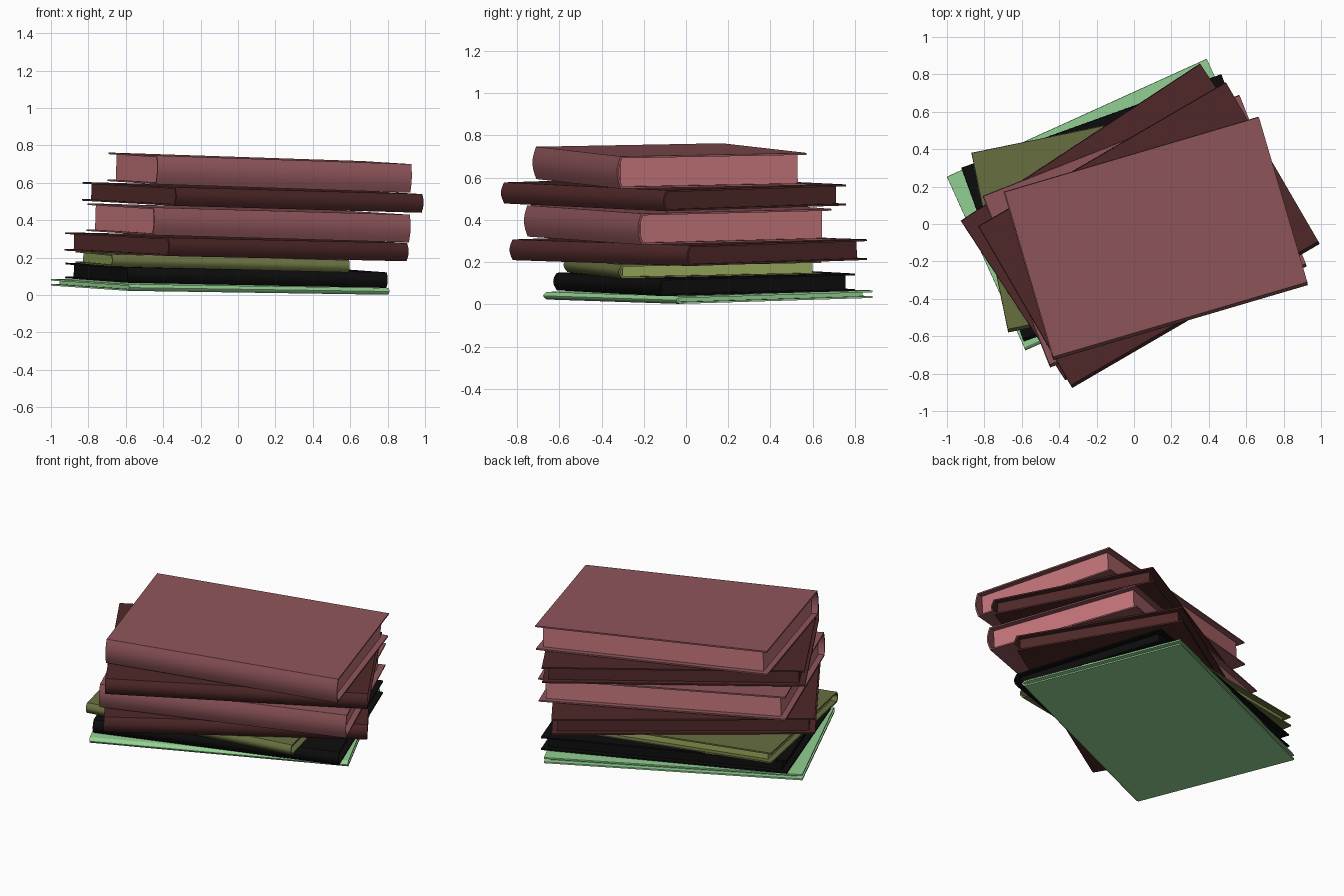
import bpy, bmesh, math
from mathutils import Matrix, Vector

if "Cube" in bpy.data.objects:
    bpy.data.objects.remove(bpy.data.objects["Cube"])


def material(name, srgb):
    m = bpy.data.materials.new(name)
    lin = [c / 12.92 if c < 0.04045 else ((c + 0.055) / 1.055) ** 2.4 for c in srgb]
    m.diffuse_color = (*lin, 1)
    m.use_nodes = True
    m.node_tree.nodes["Principled BSDF"].inputs["Base Color"].default_value = m.diffuse_color
    return m


rose = material("rose_cover", (0.56, 0.335, 0.355))
pink = material("pink_pages", (0.76, 0.455, 0.475))
maroon = material("maroon", (0.31, 0.155, 0.155))
olive = material("olive_cover", (0.41, 0.44, 0.25))
light_olive = material("light_olive_pages", (0.58, 0.65, 0.35))
black = material("black", (0.05, 0.05, 0.05))
green = material("light_green", (0.58, 0.82, 0.58))

COVER = 0.009   # board thickness
INSET = 0.035   # pages set back from the cover edges
BULGE = 0.018   # rounding of the spine


def add_object(name, bm, mat, matrix):
    bmesh.ops.recalc_face_normals(bm, faces=bm.faces)
    mesh = bpy.data.meshes.new(name)
    bm.to_mesh(mesh)
    bm.free()
    mesh.materials.append(mat)
    mesh.shade_smooth()
    mesh.set_sharp_from_angle(angle=math.radians(30))
    ob = bpy.data.objects.new(name, mesh)
    bpy.context.collection.objects.link(ob)
    ob.matrix_world = matrix


def c_profile(depth, thick, bulge, offset, steps=8):
    """Side outline of the cover: top board, rounded spine, bottom board."""
    back, front = depth / 2, -depth / 2 + BULGE
    top, bottom = -offset, -thick + offset
    pts = [(back, top)]
    for i in range(steps + 1):
        t = i / steps
        y = front + offset - bulge * math.sin(math.pi * t)
        pts.append((y, top + (bottom - top) * t))
    return pts + [(back, bottom)]


def book(name, center, top_z, length, depth, thick, angle, slope, cover_mat, page_mat):
    # Frame lying on the sloped plane, spine towards local -y
    a, b = slope
    normal = Vector((-a, -b, 1)).normalized()
    c, s = math.cos(math.radians(angle)), math.sin(math.radians(angle))
    x_axis = Vector((c, s, a * c + b * s)).normalized()
    y_axis = normal.cross(x_axis)
    matrix = Matrix((x_axis, y_axis, normal)).transposed().to_4x4()
    matrix.translation = (*center, top_z)

    # Cover
    bm = bmesh.new()
    outer = c_profile(depth, thick, BULGE, 0)
    inner = c_profile(depth, thick, BULGE, COVER)
    rings = [[[bm.verts.new((x, y, z)) for y, z in prof] for prof in (outer, inner)]
             for x in (-length / 2, length / 2)]
    (lo, li), (ro, ri) = rings
    for i in range(len(outer) - 1):
        for p, q in ((lo, ro), (li, ri), (lo, li), (ro, ri)):
            bm.faces.new((p[i], p[i + 1], q[i + 1], q[i]))
    for i in (0, -1):
        bm.faces.new((lo[i], li[i], ri[i], ro[i]))
    add_object(name + "_cover", bm, cover_mat, matrix)

    # Page block
    y0, y1 = -depth / 2 + BULGE + COVER, depth / 2 - INSET
    bm = bmesh.new()
    bmesh.ops.create_cube(bm, size=1, matrix=Matrix.LocRotScale(
        Vector((0, (y0 + y1) / 2, -thick / 2)), None,
        Vector((length - 2 * INSET, y1 - y0, thick - 2 * COVER + 0.001))))
    add_object(name + "_pages", bm, page_mat, matrix)


# Stack from bottom to top
book("green_book", (-0.095, 0.103), 0.062, 1.526, 1.02, 0.036, 24.4, (-0.024, 0.02), green, green)
book("black_book", (-0.06, 0.085), 0.147, 1.477, 0.987, 0.083, 19.8, (-0.026, 0.017), black, black)
book("olive_book", (-0.135, 0.03), 0.212, 1.296, 0.98, 0.066, 11.6, (-0.028, 0.014), olive, light_olive)
book("lower_maroon_book", (-0.005, 0.01), 0.307, 1.53, 1.02, 0.098, 33.3, (-0.031, 0.014), maroon, maroon)
book("lower_rose_book", (0.06, -0.04), 0.46, 1.473, 0.985, 0.148, 21.5, (-0.033, 0.012), rose, pink)
book("upper_maroon_book", (0.082, -0.06), 0.572, 1.53, 1.0, 0.1, 30.2, (-0.035, 0.012), maroon, maroon)
book("upper_rose_book", (0.12, -0.078), 0.731, 1.418, 0.937, 0.153, 16.4, (-0.036, 0.008), rose, pink)
